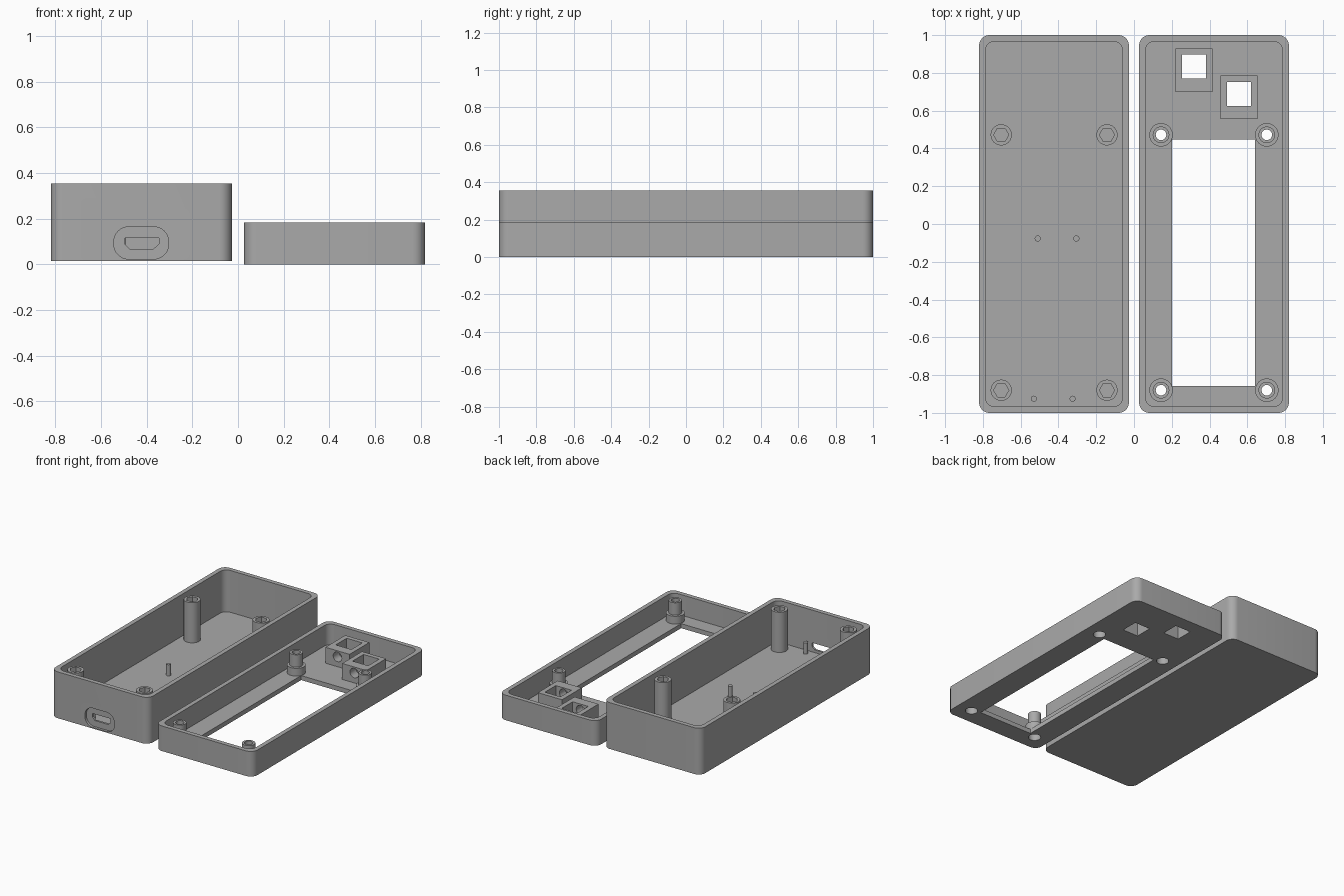
import bpy, bmesh, math

if "Cube" in bpy.data.objects:
    bpy.data.objects.remove(bpy.data.objects["Cube"])

grey = bpy.data.materials.new("plastic grey")
grey.diffuse_color = (0.4, 0.4, 0.4, 1)
grey.use_nodes = True
grey.node_tree.nodes["Principled BSDF"].inputs["Base Color"].default_value = grey.diffuse_color


def prism(name, pts, lo, hi, axis="Z"):
    """Extrude a 2D outline between lo and hi along Z, or along Y for an XZ outline."""
    bm = bmesh.new()
    place = (lambda p, w: (p[0], p[1], w)) if axis == "Z" else (lambda p, w: (p[0], w, p[1]))
    bottom = [bm.verts.new(place(p, lo)) for p in pts]
    top = [bm.verts.new(place(p, hi)) for p in pts]
    bm.faces.new(bottom)
    bm.faces.new(top)
    n = len(pts)
    for i in range(n):
        j = (i + 1) % n
        bm.faces.new((bottom[i], bottom[j], top[j], top[i]))
    bmesh.ops.recalc_face_normals(bm, faces=bm.faces[:])
    mesh = bpy.data.meshes.new(name)
    bm.to_mesh(mesh)
    bm.free()
    mesh.materials.append(grey)
    ob = bpy.data.objects.new(name, mesh)
    bpy.context.collection.objects.link(ob)
    return ob


def circle(x, y, r, n=32):
    return [(x + r * math.cos(2 * math.pi * i / n), y + r * math.sin(2 * math.pi * i / n))
            for i in range(n)]


def rect(x0, x1, y0, y1):
    return [(x0, y0), (x1, y0), (x1, y1), (x0, y1)]


def rounded(x0, x1, y0, y1, r, n=8):
    pts = []
    corners = ((x1 - r, y1 - r), (x0 + r, y1 - r), (x0 + r, y0 + r), (x1 - r, y0 + r))
    for k, (cx, cy) in enumerate(corners):
        for i in range(n + 1):
            a = math.pi / 2 * (k + i / n)
            pts.append((cx + r * math.cos(a), cy + r * math.sin(a)))
    return pts


def combine(base, tool, op):
    mod = base.modifiers.new(op.lower(), "BOOLEAN")
    mod.operation, mod.object, mod.solver = op, tool, "EXACT"
    bpy.context.view_layer.objects.active = base
    bpy.ops.object.modifier_apply(modifier=mod.name)
    bpy.data.objects.remove(tool)


def add(base, *shape):
    combine(base, prism("piece", *shape), "UNION")


def cut(base, *shape):
    combine(base, prism("cutter", *shape), "DIFFERENCE")


def finish(ob):
    bpy.ops.object.select_all(action="DESELECT")
    ob.select_set(True)
    bpy.context.view_layer.objects.active = ob
    bpy.ops.object.shade_smooth_by_angle(angle=math.radians(30))


WALL, IN, OUT = 0.033, 0.027, 0.82
POST_X, POST_Y = (0.143, 0.703), (0.472, -0.88)

# Deep case with hollow interior
Z0, Z1 = 0.015, 0.355
FLOOR = Z0 + WALL
case = prism("deep_case", rounded(-OUT, -IN, -1, 1, 0.055), Z0, Z1)
cut(case, rounded(-OUT + WALL, -IN - WALL, -1 + WALL, 1 - WALL, 0.05), FLOOR, Z1 + 0.1)

# Connector recess and slot in the front wall
cut(case, rounded(-0.544, -0.304, 0.023, 0.164, 0.065), -1.1, -0.982, "Y")
cut(case, [(-0.495, 0.115), (-0.495, 0.088), (-0.475, 0.068), (-0.37, 0.068),
           (-0.347, 0.088), (-0.347, 0.115)], -1.1, -0.94, "Y")

# Tall posts with hexagonal sockets
for x in POST_X:
    for y in POST_Y:
        add(case, circle(-x, y, 0.056), FLOOR - 0.015, 0.343)
        cut(case, circle(-x, y, 0.04, 6), 0.25, 0.5)

# Locating pins
for x, y in ((-0.51, -0.077), (-0.305, -0.077), (-0.53, -0.925), (-0.325, -0.925)):
    add(case, circle(x, y, 0.016, 16), FLOOR - 0.015, 0.13)
finish(case)

# Shallow lid with display window
LID = 0.184
lid = prism("shallow_lid", rounded(IN, OUT, -1, 1, 0.055), 0, LID)
cut(lid, rounded(IN + WALL, OUT - WALL, -1 + WALL, 1 - WALL, 0.05), WALL, LID + 0.1)
cut(lid, rect(0.2, 0.64, -0.857, 0.447), -0.1, 0.1)

# Stepped screw posts with head recesses from below
for x in POST_X:
    for y in POST_Y:
        add(lid, circle(x, y, 0.062), 0.005, 0.09)
        add(lid, circle(x, y, 0.044), 0.08, 0.181)
        cut(lid, circle(x, y, 0.042), -0.1, 0.06)
        cut(lid, circle(x, y, 0.028), -0.1, 0.3)

# Button housings: square well plus a round passage through the thick front side
for x, y in ((0.22, 0.70), (0.458, 0.555)):
    add(lid, rect(x, x + 0.196, y, y + 0.23), WALL - 0.015, 0.15)
    cut(lid, rect(x + 0.035, x + 0.162, y + 0.07, y + 0.197), -0.1, 0.3)
    cut(lid, circle(x + 0.098, 0.105, 0.035), y - 0.02, y + 0.1, "Y")
finish(lid)
